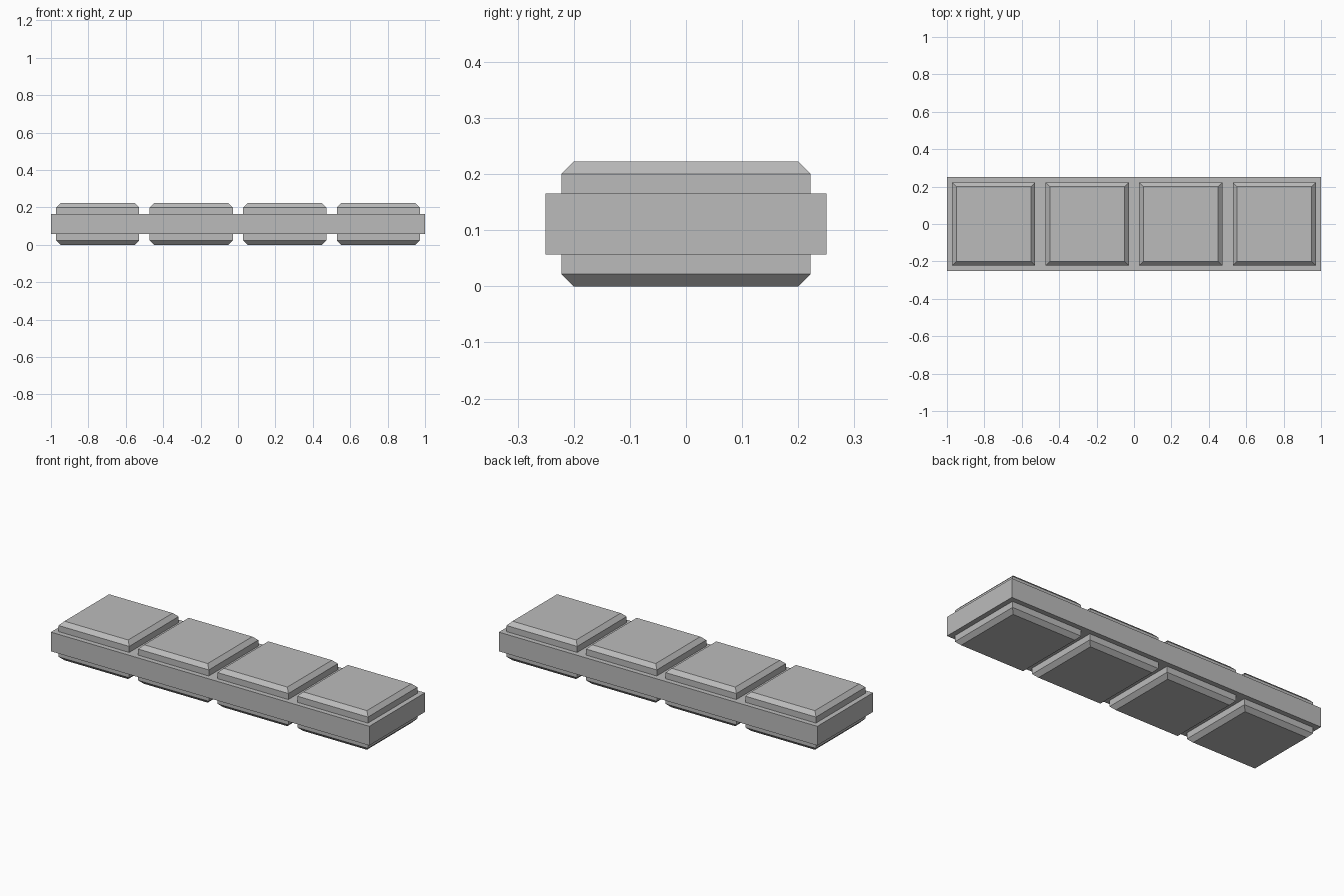
import bpy
import bmesh

cube = bpy.data.objects.get("Cube")
if cube:
    bpy.data.objects.remove(cube, do_unlink=True)

# One plain grey for the whole piece
grey = bpy.data.materials.new("light_grey")
grey.use_nodes = True
colour = (0.5, 0.5, 0.5, 1)
grey.diffuse_color = colour
grey.node_tree.nodes["Principled BSDF"].inputs["Base Color"].default_value = colour

MID_Z = 0.111


def block(name, size, x=0, chamfer=0):
    """Box centred at (x, 0, MID_Z), with optional chamfered top and bottom rims."""
    bm = bmesh.new()
    bmesh.ops.create_cube(bm, size=1)
    bmesh.ops.scale(bm, vec=size, verts=bm.verts)
    if chamfer:
        rims = [e for e in bm.edges if abs(e.verts[0].co.z - e.verts[1].co.z) < 1e-5]
        bmesh.ops.bevel(bm, geom=rims, offset=chamfer, segments=1,
                        affect='EDGES', profile=0.5)
    mesh = bpy.data.meshes.new(name)
    bm.to_mesh(mesh)
    bm.free()
    mesh.materials.append(grey)
    obj = bpy.data.objects.new(name, mesh)
    obj.location = (x, 0, MID_Z)
    bpy.context.collection.objects.link(obj)
    return obj


# Long core slab
block("core_slab", (2, 0.5, 0.109))

# Four chamfered square tiles passing through the slab
for i in range(4):
    block(f"square_tile_{i + 1}", (0.444, 0.444, 2 * MID_Z), x=-0.75 + 0.5 * i, chamfer=0.022)
